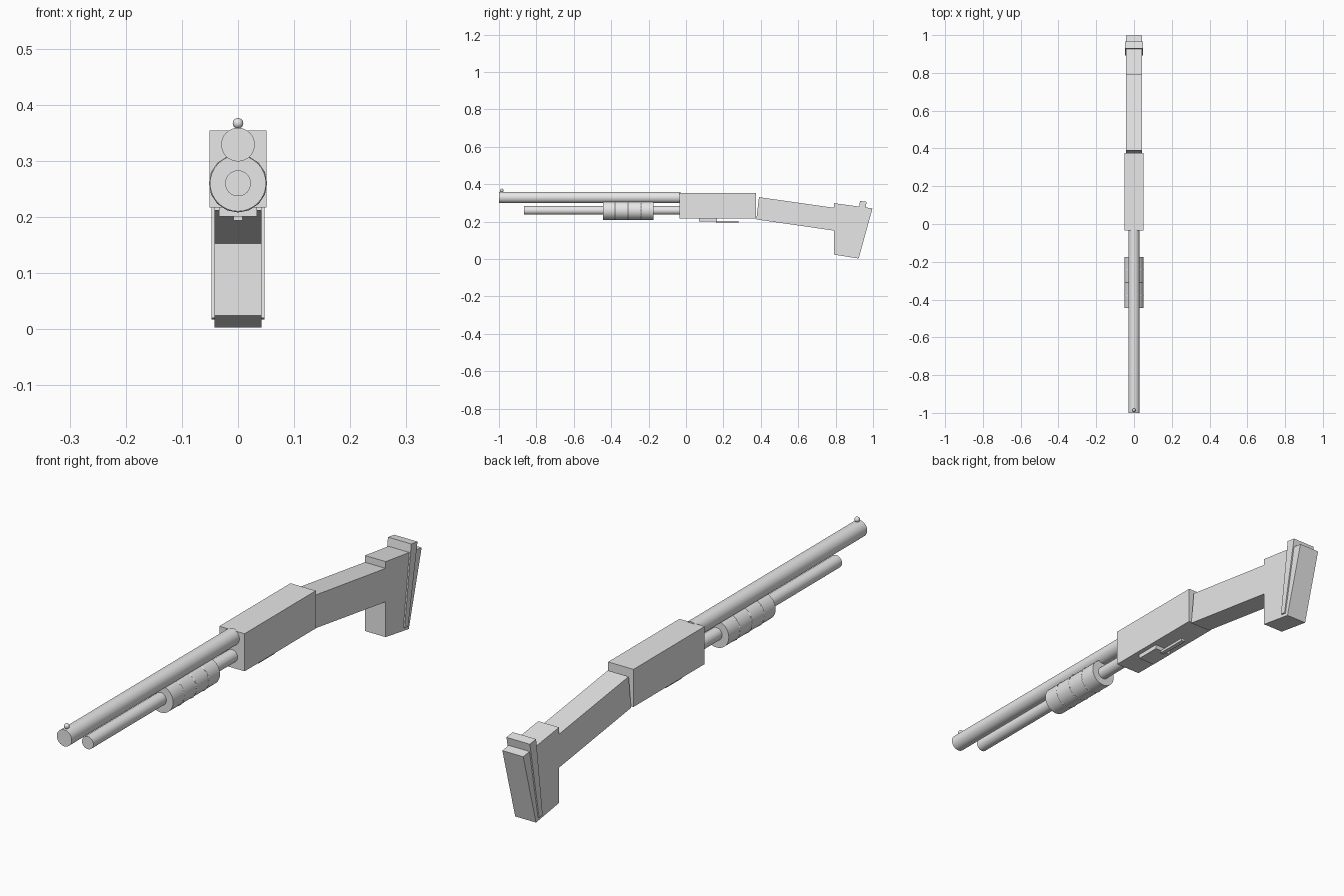
import bpy, bmesh, math

cube = bpy.data.objects.get("Cube")
if cube:
    bpy.data.objects.remove(cube, do_unlink=True)

# One plain grey for every part
grey = bpy.data.materials.new("plain grey")
grey.use_nodes = True
grey.diffuse_color = (0.8, 0.8, 0.8, 1)
grey.node_tree.nodes["Principled BSDF"].inputs["Base Color"].default_value = (0.8, 0.8, 0.8, 1)


def rod(name, radius, y0, y1, z, sides=32):
    """Round bar lying along y."""
    bpy.ops.mesh.primitive_cylinder_add(
        vertices=sides, radius=radius, depth=y1 - y0,
        location=(0, (y0 + y1) / 2, z), rotation=(math.pi / 2, 0, 0))
    return finish(name)


def finish(name):
    ob = bpy.context.object
    ob.name = name
    ob.data.materials.append(grey)
    bpy.ops.object.shade_smooth_by_angle(angle=math.radians(40))
    return ob


def slab(name, half_width, profile):
    """Side outline of (y, z) points, extruded across x."""
    bm = bmesh.new()
    face = bm.faces.new([bm.verts.new((-half_width, y, z)) for y, z in profile])
    new = bmesh.ops.extrude_face_region(bm, geom=[face])["geom"]
    verts = [v for v in new if isinstance(v, bmesh.types.BMVert)]
    bmesh.ops.translate(bm, verts=verts, vec=(2 * half_width, 0, 0))
    bmesh.ops.recalc_face_normals(bm, faces=bm.faces)
    mesh = bpy.data.meshes.new(name)
    bm.to_mesh(mesh)
    bm.free()
    mesh.materials.append(grey)
    ob = bpy.data.objects.new(name, mesh)
    bpy.context.collection.objects.link(ob)
    return ob


def box(name, half_width, y0, y1, z0, z1):
    return slab(name, half_width, [(y0, z0), (y1, z0), (y1, z1), (y0, z1)])


# Barrel, magazine tube and sliding fore grip
barrel_z, tube_z = 0.329, 0.26
rod("barrel", 0.03, -1.0, -0.03, barrel_z)
rod("magazine_tube", 0.023, -0.865, -0.03, tube_z)
rod("fore_grip", 0.05, -0.445, -0.175, tube_z)
for i in range(3):
    bpy.ops.mesh.primitive_torus_add(
        major_segments=16, minor_segments=6, major_radius=0.0495, minor_radius=0.0025,
        location=(0, -0.38 + 0.07 * i, tube_z), rotation=(math.pi / 2, 0, 0))
    finish(f"grip_ring_{i + 1}")

# Bead sight
bpy.ops.mesh.primitive_uv_sphere_add(segments=16, ring_count=8, radius=0.0095,
                                     location=(0, -0.985, 0.367))
finish("bead_sight")

# Receiver with its underside parts
box("receiver", 0.051, -0.035, 0.375, 0.217, 0.354)
box("trigger_block", 0.034, 0.07, 0.165, 0.201, 0.22)
box("trigger_bar", 0.008, 0.16, 0.28, 0.194, 0.204)

# Stock
slab("stock_neck", 0.042, [(0.376, 0.212), (0.8, 0.151), (0.8, 0.273), (0.39, 0.331)])
slab("stock_butt", 0.042, [(0.79, 0.024), (0.923, 0.003), (0.997, 0.271), (0.79, 0.299)])
slab("butt_plate", 0.047, [(0.892, 0.02), (0.912, 0.017), (0.966, 0.306), (0.93, 0.311)])
